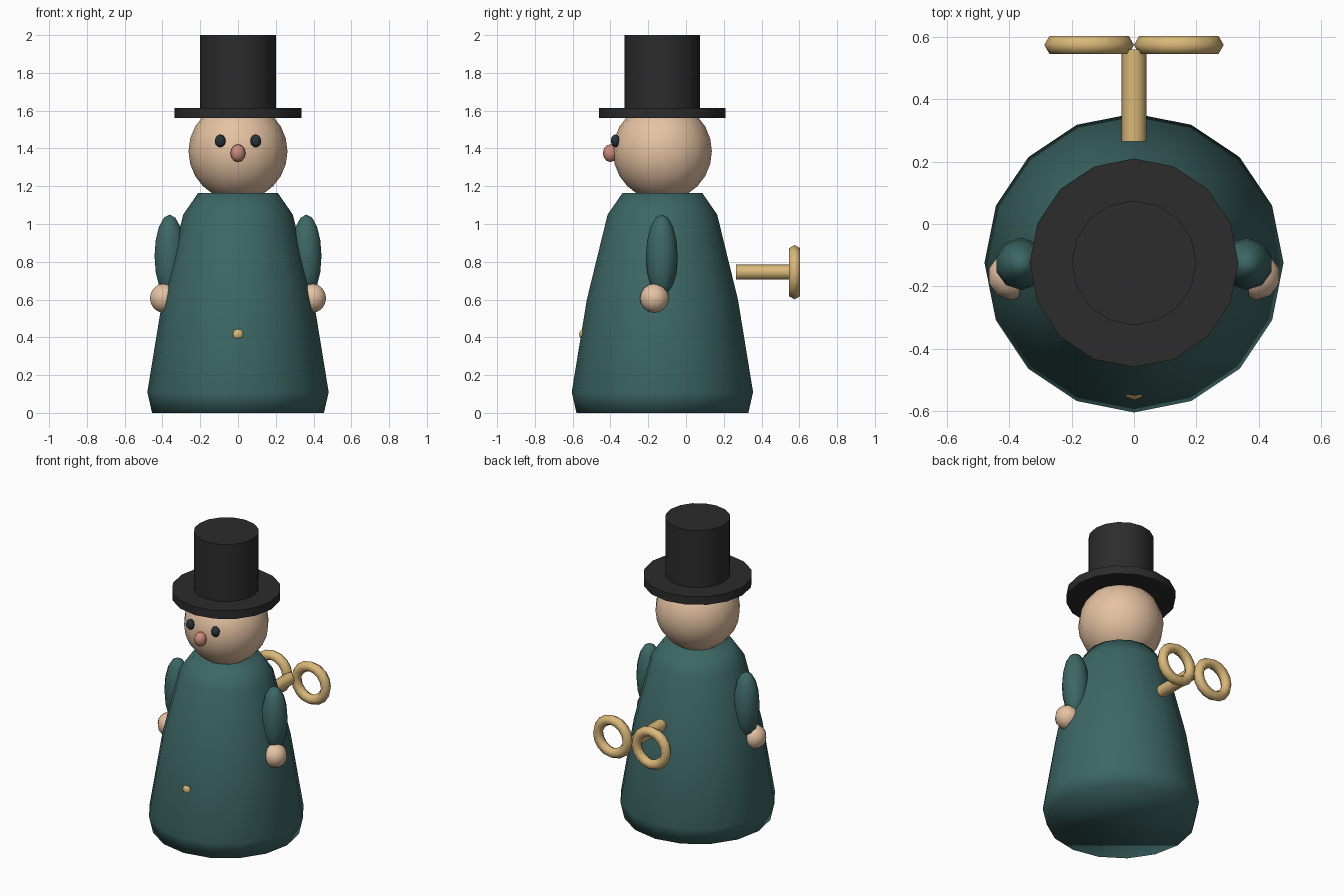
import bpy, bmesh
from math import pi, sin, cos
from mathutils import Matrix

if "Cube" in bpy.data.objects:
    bpy.data.objects.remove(bpy.data.objects["Cube"])

CY = -0.125  # axis of the figure


def paint(name, rgb):
    m = bpy.data.materials.new(name)
    m.diffuse_color = (*rgb, 1)
    m.use_nodes = True
    m.node_tree.nodes["Principled BSDF"].inputs["Base Color"].default_value = m.diffuse_color
    return m


TEAL = paint("teal", (0.045, 0.135, 0.13))
SKIN = paint("skin", (0.78, 0.54, 0.36))
BLACK = paint("black", (0.025, 0.025, 0.025))
BRASS = paint("brass", (0.70, 0.48, 0.19))
PINK = paint("pink", (0.60, 0.26, 0.20))
DARK = paint("dark", (0.02, 0.035, 0.04))


def finish(bm, name, mat, angle=None):
    bmesh.ops.recalc_face_normals(bm, faces=bm.faces)
    me = bpy.data.meshes.new(name)
    bm.to_mesh(me)
    bm.free()
    ob = bpy.data.objects.new(name, me)
    bpy.context.collection.objects.link(ob)
    me.materials.append(mat)
    bpy.ops.object.select_all(action='DESELECT')
    ob.select_set(True)
    bpy.context.view_layer.objects.active = ob
    if angle:
        bpy.ops.object.shade_smooth_by_angle(angle=angle)
    else:
        bpy.ops.object.shade_smooth()
    return ob


def ball(name, loc, size, mat, seg=8, rings=6):
    bm = bmesh.new()
    bmesh.ops.create_uvsphere(bm, u_segments=seg, v_segments=rings, radius=1,
                              matrix=Matrix.Translation(loc) @ Matrix.Diagonal((*size, 1)))
    return finish(bm, name, mat)


def lathe(name, profile, mat, matrix, seg=16, angle=None):
    """Capped solid of revolution from (radius, height) points."""
    bm = bmesh.new()
    rows = [[bm.verts.new(matrix @ Matrix.Rotation(2 * pi * i / seg, 4, 'Z')
                          @ Matrix.Translation((r, 0, z)).translation)
             for i in range(seg)] for r, z in profile]
    for a, b in zip(rows, rows[1:]):
        for i in range(seg):
            j = (i + 1) % seg
            bm.faces.new((a[i], a[j], b[j], b[i]))
    bm.faces.new(rows[0])
    bm.faces.new(rows[-1])
    return finish(bm, name, mat, angle)


def ring(name, loc, major, minor, mat, seg=16, sides=6):
    """Torus whose axis runs along y."""
    bm = bmesh.new()
    rows = []
    for i in range(seg):
        a = 2 * pi * i / seg
        rows.append([])
        for k in range(sides):
            b = 2 * pi * k / sides
            r = major + minor * cos(b)
            rows[-1].append(bm.verts.new((loc[0] + r * cos(a), loc[1] + minor * sin(b),
                                          loc[2] + r * sin(a))))
    for i in range(seg):
        p, q = rows[i], rows[(i + 1) % seg]
        for k in range(sides):
            m = (k + 1) % sides
            bm.faces.new((p[k], p[m], q[m], q[k]))
    return finish(bm, name, mat)


axis = Matrix.Translation((0, CY, 0))

# Robe and head
lathe("robe", [(0.455, 0), (0.48, 0.11), (0.40, 0.60), (0.29, 1.05), (0.212, 1.163)], TEAL, axis)
ball("head", (0, CY, 1.385), (0.262, 0.262, 0.262), SKIN, 16, 12)

# Hat
lathe("hat_brim", [(0.335, 1.56), (0.335, 1.615)], BLACK, axis, angle=0.6)
lathe("hat_crown", [(0.20, 1.60), (0.20, 2.0)], BLACK, axis, angle=0.6)

# Face and button
ball("nose", (0, -0.40, 1.375), (0.04, 0.04, 0.047), PINK)
ball("button", (0, -0.531, 0.415), (0.035, 0.035, 0.035), BRASS)

# Paired parts: eyes, arms, hands, key loops
for side, s in (("right", 1), ("left", -1)):
    ball("eye_" + side, (s * 0.094, -0.374, 1.44), (0.029, 0.024, 0.034), DARK)
    ball("arm_" + side, (s * 0.362, -0.128, 0.83), (0.084, 0.084, 0.22), TEAL, 10, 8)
    ball("hand_" + side, (s * 0.393, -0.167, 0.607), (0.077, 0.077, 0.077), SKIN, 10, 8)
    ring("key_loop_" + side, (s * 0.144, 0.575, 0.745), 0.110, 0.034, BRASS)

# Key shaft along y
lathe("key_shaft", [(0.04, 0.265), (0.04, 0.56)], BRASS,
      Matrix.Translation((0, 0, 0.745)) @ Matrix.Rotation(-pi / 2, 4, 'X'), seg=8, angle=0.9)
